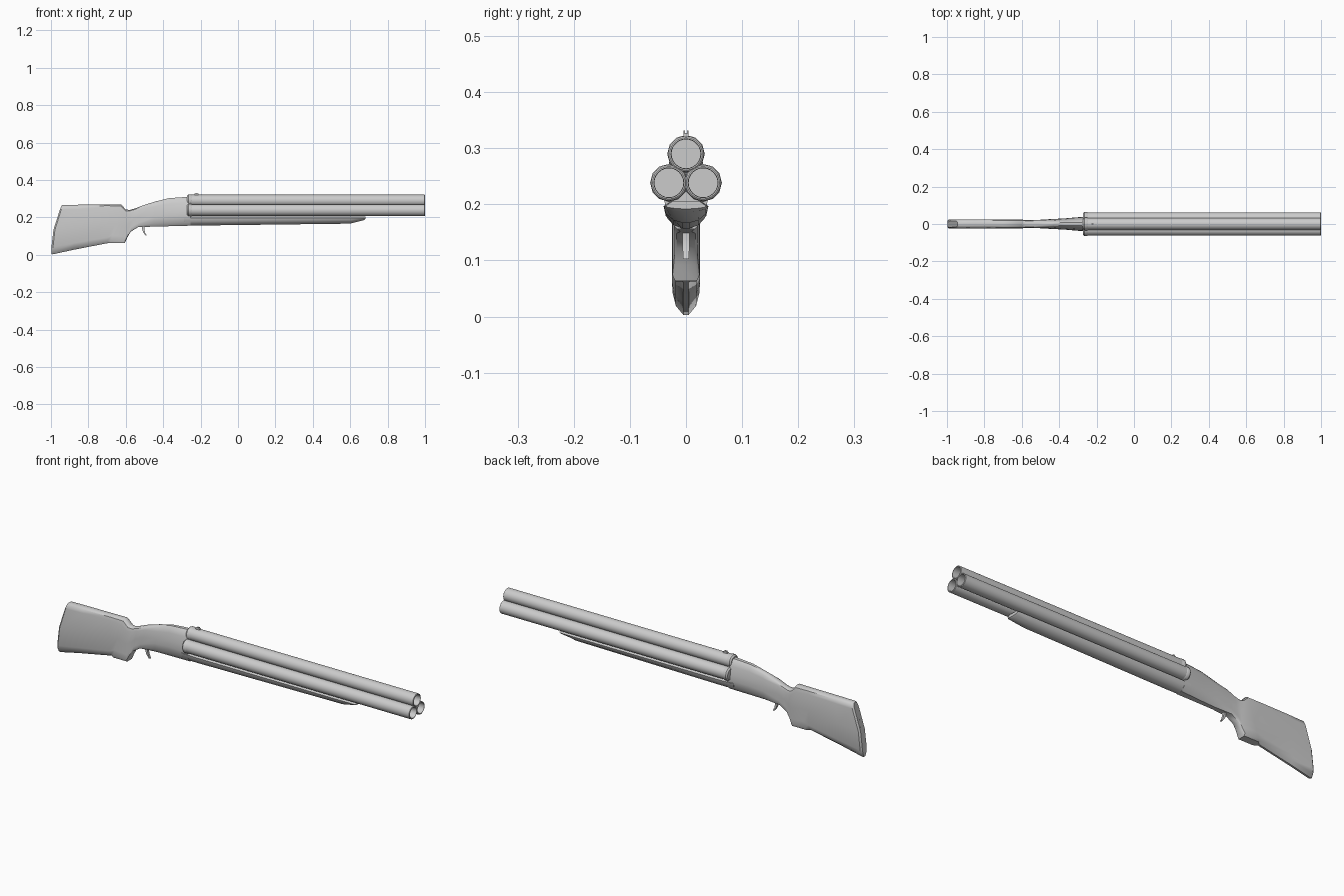
import bpy, bmesh, math

if "Cube" in bpy.data.objects:
    bpy.data.objects.remove(bpy.data.objects["Cube"])


def finish(name, bm, angle=35):
    bmesh.ops.recalc_face_normals(bm, faces=bm.faces)
    me = bpy.data.meshes.new(name)
    bm.to_mesh(me)
    bm.free()
    ob = bpy.data.objects.new(name, me)
    bpy.context.collection.objects.link(ob)
    bpy.ops.object.select_all(action='DESELECT')
    ob.select_set(True)
    bpy.context.view_layer.objects.active = ob
    bpy.ops.object.shade_smooth_by_angle(angle=math.radians(angle))
    return ob


def loft(name, rings, angle=35):
    """Skin closed rings of equal length and cap both ends."""
    bm = bmesh.new()
    vs = [[bm.verts.new(p) for p in r] for r in rings]
    n = len(vs[0])
    for a, b in zip(vs, vs[1:]):
        for i in range(n):
            j = (i + 1) % n
            bm.faces.new((a[i], a[j], b[j], b[i]))
    bm.faces.new(vs[0])
    bm.faces.new(vs[-1])
    return finish(name, bm, angle)


def box(name, x, y, z, sx, sy, sz):
    loft(name, [[(x + s * sx / 2, y + a * sy / 2, z + b * sz / 2)
                 for a, b in ((-1, -1), (1, -1), (1, 1), (-1, 1))] for s in (-1, 1)])


# Stock and receiver: cross-sections as (width fraction, fraction from top to bottom)
BUTT = [(.4, 0), (.82, .03), (1, .1), (1, .5), (1, .85), (.75, .94), (.2, 1)]
GRIP = [(.4, 0), (.82, .04), (1, .14), (1, .5), (1, .8), (1, .94), (.8, 1)]
BODY = [(.25, 0), (.55, .07), (.75, .2), (.93, .45), (1, .65), (.85, .88), (.4, 1)]


def section(shape, xt, zt, xb, zb, w, bow=0):
    half = [(xt + (xb - xt) * t - bow * math.sin(math.pi * t), f * w, zt + (zb - zt) * t)
            for f, t in shape]
    return half + [(x, -y, z) for x, y, z in reversed(half)]


loft("stock_and_receiver", [
    section(BUTT, -.943, .264, -.998, .006, .017, .016),
    section(BUTT, -.935, .267, -.990, .003, .024, .016),
    section(BUTT, -.85, .268, -.88, .027, .025),
    section(BUTT, -.70, .269, -.70, .062, .024),
    section(GRIP, -.625, .270, -.685, .063, .024),
    section(GRIP, -.60, .243, -.605, .063, .024),
    section(GRIP, -.58, .240, -.592, .092, .021),
    section(GRIP, -.55, .248, -.575, .122, .02),
    section(GRIP, -.51, .264, -.535, .148, .021),
    section(BODY, -.44, .286, -.45, .151, .026),
    section(BODY, -.37, .303, -.37, .153, .030),
    section(BODY, -.30, .308, -.30, .155, .036),
    section(BODY, -.255, .310, -.255, .156, .039),
], 40)


# Fore-end: shallow V section running under the barrels
def fore(x, zb, s):
    half = [(x, .026 * s, .206), (x, .040 * s, .197), (x, .036 * s, zb + (.197 - zb) * .55),
            (x, .022 * s, zb + (.197 - zb) * .15), (x, .006 * s, zb)]
    return half + [(a, -b, c) for a, b, c in reversed(half)]


loft("fore_end", [fore(-.29, .156, .92), fore(-.2, .157, 1), fore(.6, .167, 1),
                  fore(.675, .186, .98), fore(.682, .192, .9)])


# Hollow barrels with breech collars, turned about the x axis
def lathe(name, profile, y, z, n):
    loft(name, [[(x, y + r * math.sin(2 * math.pi * i / n), z + r * math.cos(2 * math.pi * i / n))
                 for i in range(n)] for x, r in profile])


for label, y, z in (("top", 0, .290), ("left", .0305, .2385), ("right", -.0305, .2385)):
    lathe("barrel_" + label, [(-.255, .0315), (.998, .0318), (1, .029), (1, .0265),
                              (.99, .0258), (-.2, .0258)], y, z, 24)
    lathe("breech_collar_" + label, [(-.272, .027), (-.265, .0335), (-.25, .0335),
                                     (-.246, .031)], y, z, 12)

# Trigger: tapered curved blade
loft("trigger", [[(x - d, -w, z), (x - d, w, z), (x + d, w, z), (x + d, -w, z)]
                 for x, z, d, w in ((-.508, .158, .008, .006), (-.507, .138, .006, .006),
                                    (-.502, .120, .005, .006), (-.491, .103, .003, .005))])

# Notched rear sight
box("sight_base", -.222, 0, .323, .022, .009, .008)
for side in (-1, 1):
    box("sight_post", -.222, side * .003, .329, .012, .0025, .006)
